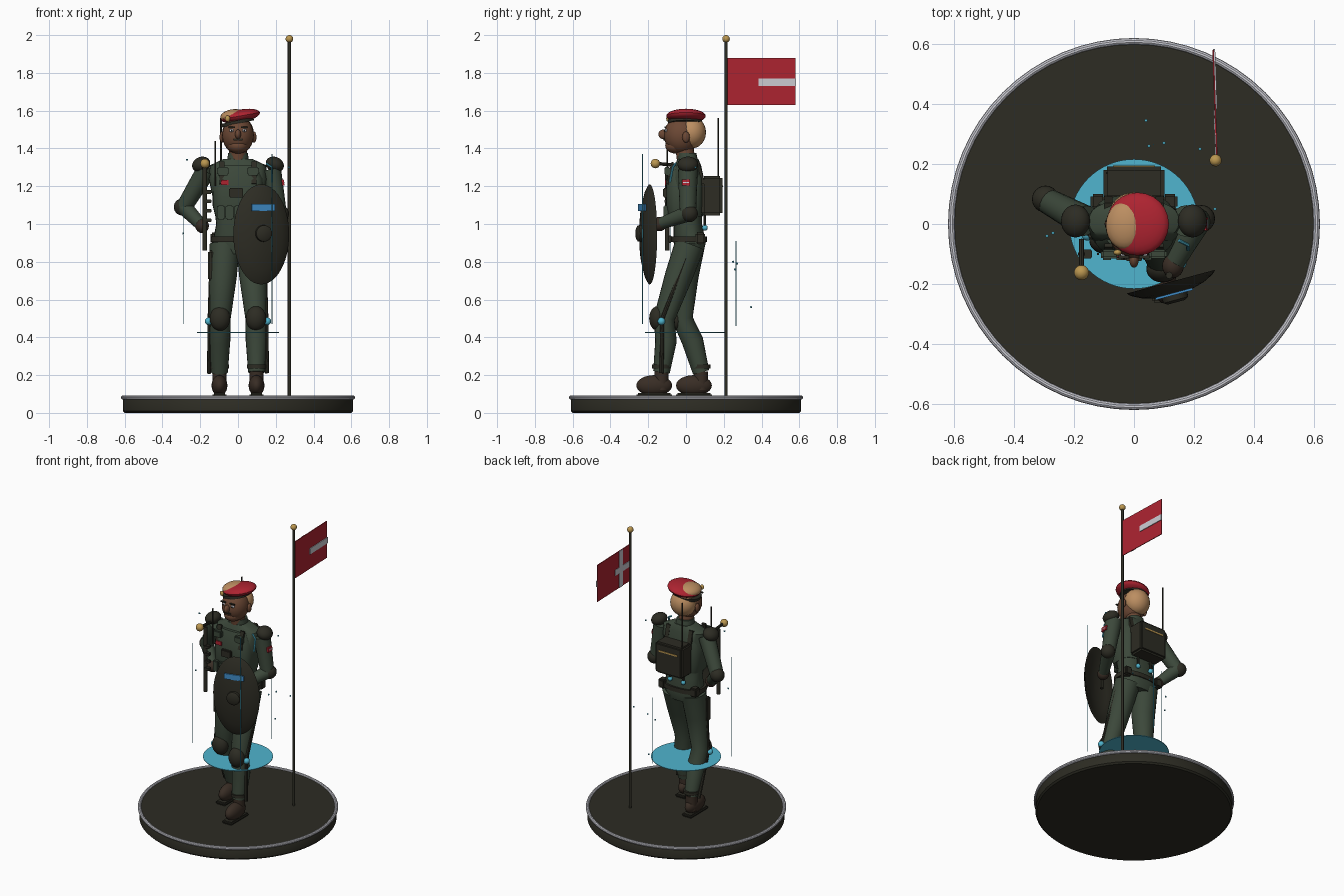
import bpy, bmesh, math, random
from mathutils import Vector, Matrix

if "Cube" in bpy.data.objects:
    bpy.data.objects.remove(bpy.data.objects["Cube"], do_unlink=True)
random.seed(4)


def material(name, r, g, b):
    m = bpy.data.materials.new(name)
    m.use_nodes = True
    m.diffuse_color = (r, g, b, 1)
    m.node_tree.nodes["Principled BSDF"].inputs["Base Color"].default_value = (r, g, b, 1)
    return m


GREEN = material("uniform green", .045, .065, .043)
DARK = material("dark gear", .026, .025, .017)
BOOT = material("boot brown", .04, .026, .018)
SKIN = material("brown skin", .15, .065, .035)
HAIR = material("sandy hair", .5, .27, .12)
RED = material("red cloth", .42, .017, .03)
SILVER = material("silver white", .6, .6, .65)
CYAN = material("cyan glow", .08, .46, .62)
BLUE = material("visor blue", .05, .26, .56)
GOLD = material("brass", .5, .31, .08)


def finish(bm, name, mat, smooth=True):
    bmesh.ops.recalc_face_normals(bm, faces=bm.faces)
    me = bpy.data.meshes.new(name)
    bm.to_mesh(me)
    bm.free()
    me.materials.append(mat)
    ob = bpy.data.objects.new(name, me)
    bpy.context.collection.objects.link(ob)
    if smooth:
        bpy.ops.object.select_all(action='DESELECT')
        ob.select_set(True)
        bpy.context.view_layer.objects.active = ob
        bpy.ops.object.shade_smooth_by_angle(angle=math.radians(40))
    return ob


def place(ob, loc, rot=(0, 0, 0)):
    ob.location = loc
    ob.rotation_euler = [math.radians(a) for a in rot]
    return ob


def ball(name, mat, loc, size, rot=(0, 0, 0), seg=24):
    bm = bmesh.new()
    bmesh.ops.create_uvsphere(bm, u_segments=seg, v_segments=seg // 2, radius=1)
    s = size if isinstance(size, tuple) else (size,) * 3
    bmesh.ops.scale(bm, vec=s, verts=bm.verts)
    return place(finish(bm, name, mat), loc, rot)


def box(name, mat, loc, size, rot=(0, 0, 0), bevel=0.0):
    bm = bmesh.new()
    bmesh.ops.create_cube(bm, size=1)
    bmesh.ops.scale(bm, vec=size, verts=bm.verts)
    if bevel:
        bmesh.ops.bevel(bm, geom=bm.edges[:], offset=bevel, segments=2, affect='EDGES')
    return place(finish(bm, name, mat, False), loc, rot)


def loft(bm, rings):
    for a, b in zip(rings, rings[1:]):
        for i in range(len(a)):
            j = (i + 1) % len(a)
            bm.faces.new((a[i], a[j], b[j], b[i]))
    bm.faces.new(rings[0])
    bm.faces.new(rings[-1])


def tube(name, mat, points, radii, seg=16):
    """Tapered limb through a path."""
    pts = [Vector(p) for p in points]
    if not isinstance(radii, (list, tuple)):
        radii = [radii] * len(pts)
    bm = bmesh.new()
    rings = []
    for i, p in enumerate(pts):
        d = (pts[min(i + 1, len(pts) - 1)] - pts[max(i - 1, 0)]).normalized()
        u = d.cross(Vector((0, 1, 0)) if abs(d.y) < .8 else Vector((0, 0, 1))).normalized()
        v = d.cross(u)
        rings.append([bm.verts.new(p + radii[i] * (u * math.cos(t) + v * math.sin(t)))
                      for t in [k * math.tau / seg for k in range(seg)]])
    loft(bm, rings)
    return finish(bm, name, mat)


def body(name, mat, sections, seg=28, power=.8):
    """Stack of rounded cross-sections: z, centre y, half width, half depth."""
    bm = bmesh.new()
    sgn = lambda a: math.copysign(abs(a) ** power, a)
    loft(bm, [[bm.verts.new((rx * sgn(math.cos(t)), cy + ry * sgn(math.sin(t)), z))
               for t in [k * math.tau / seg for k in range(seg)]] for z, cy, rx, ry in sections])
    return finish(bm, name, mat)


# Display base with a metal rim
bm = bmesh.new()
loft(bm, [[bm.verts.new((r * math.cos(k * math.tau / 64), r * math.sin(k * math.tau / 64), z))
           for k in range(64)] for z, r in [(0, .6), (.01, .61), (.07, .61), (.083, .6)]])
finish(bm, "base", DARK)
bpy.ops.mesh.primitive_torus_add(major_radius=.609, minor_radius=.011, major_segments=64,
                                 minor_segments=10, location=(0, 0, .081))
rim = bpy.context.object
rim.name = "base_rim"
rim.data.materials.append(SILVER)
bpy.ops.object.shade_smooth_by_angle()

# Flag pole and cross flag
tube("flag_pole", DARK, [(.272, .212, .08), (.272, .212, 1.97)], .009)
ball("pole_finial", GOLD, (.272, .212, 1.98), .02)
box("flag", RED, (.27, .4, 1.755), (.005, .36, .25), (0, 0, 2))
box("flag_cross_upright", SILVER, (.2715, .315, 1.755), (.004, .04, .25), (0, 0, 2))
bpy.context.collection.objects["flag_cross_upright"].location.x -= .002
box("flag_cross_inner", SILVER, (.27, .3, 1.75), (.004, .16, .04), (0, 0, 2))
box("flag_cross_outer", SILVER, (.27, .483, 1.75), (.008, .2, .04), (0, 0, 2))

# Floating glow disc, beams and specks
tube("glow_disc", CYAN, [(0, 0, .423), (0, 0, .427)], .216, 64)
for x, y, low, high in [(-.29, -.08, .47, 1.15), (.18, -.23, .47, 1.37), (.065, .265, .46, .91)]:
    tube("light_beam", CYAN, [(x, y, low), (x, y, high)], .0022, 6)
for x, y, z in [(.04, .345, .56), (.05, .26, .76), (.1, .27, .79), (.22, .25, .8),
                (.27, .05, 1.3), (-.29, -.04, .95), (-.27, -.03, 1.34)]:
    ball("light_speck", CYAN, (x, y, z), .006, seg=6)

# Legs in mid stride, with boots, knee pads and outer braces
for side, s, ky, ay in [("left", 1, -.115, -.13), ("right", -1, -.02, .08)]:
    hip, knee, ankle = (.07 * s, .02, .89), (.095 * s, ky, .5), (.098 * s, ay, .215)
    mid = (.08 * s, ky * .35, .72)
    calf = (.098 * s, ky * .6 + ay * .4 + .015, .38)
    tube(side + "_leg", GREEN, [hip, mid, knee, calf, ankle], [.08, .073, .056, .057, .044], 20)
    ball(side + "_knee_pad", DARK, (.095 * s, ky - .035, .5), (.054, .045, .065))
    tube(side + "_boot_shaft", BOOT, [(.098 * s, ay, .22), (.098 * s, ay, .12)], .037)
    ball(side + "_boot_toe", BOOT, (.098 * s, ay - .038, .145), (.042, .095, .055))
    box(side + "_boot_sole", DARK, (.098 * s, ay - .038, .095), (.075, .19, .022), bevel=.008)
    out = .055 * s
    tube(side + "_leg_brace", DARK, [(.14 * s, .0, .82), (knee[0] + out, ky - .01, .5),
                                    (ankle[0] + out, ay, .21)], .011, 8)
    ball(side + "_brace_joint", CYAN, (knee[0] + out * 1.1, ky - .015, .485), .02)
    tube(side + "_ankle_cuff", DARK, [(ankle[0], ay, .235), (ankle[0], ay, .255)], .051)
box("thigh_sheath", DARK, (-.145, -.02, .78), (.03, .05, .16), (0, 0, 0), .008)

# Torso, vest and belt
body("torso", GREEN, [(.84, .02, .1, .07), (.9, .02, .135, .085), (1.0, .01, .115, .075),
                      (1.12, 0, .13, .085), (1.24, 0, .155, .085), (1.31, .01, .15, .07),
                      (1.345, .01, .075, .055)])
body("vest", GREEN, [(1.04, -.005, .12, .09), (1.1, -.005, .135, .1), (1.24, -.005, .135, .1),
                     (1.31, 0, .1, .08)], power=.6)
body("belt", DARK, [(.905, .015, .145, .095), (.935, .015, .143, .095)])
body("collar", GREEN, [(1.325, .01, .06, .055), (1.375, .005, .052, .05)])
box("belt_buckle", DARK, (0, -.085, .92), (.05, .014, .04), bevel=.004)
for x in (-.09, -.045, .0, .045):
    box("chest_pouch", GREEN, (x, -.105, 1.06), (.04, .03, .075), bevel=.006)
box("chest_radio", DARK, (-.01, -.108, 1.165), (.075, .025, .05), bevel=.005)
box("chest_patch", RED, (-.07, -.108, 1.22), (.042, .006, .026))
for s in (-1, 1):
    box("shoulder_strap", DARK, (.085 * s, -.085, 1.27), (.028, .012, .12), (-14, 0, 0))
    box("back_strap", DARK, (.085 * s, .075, 1.27), (.028, .02, .12), (14, 0, 0))
    box("belt_pouch", DARK, (.12 * s, .075, .925), (.05, .05, .06), bevel=.008)
    box("strap_clip", GREEN, (.08 * s, -.1, 1.28), (.06, .03, .045), bevel=.006)

# Backpack with stripe and aerials
box("backpack", DARK, (0, .137, 1.15), (.205, .11, .21), bevel=.012)
box("backpack_stripe", GOLD, (0, .193, 1.2), (.14, .005, .01))
tube("backpack_aerial", DARK, [(-.09, .17, 1.24), (-.09, .17, 1.56)], .004, 8)
tube("radio_aerial", DARK, [(-.12, -.1, 1.2), (-.12, -.1, 1.44)], .004, 8)
for x in (-.05, .05):
    ball("pack_lamp", CYAN, (x, .1, .98), .015)
    tube("pack_lamp_stem", DARK, [(x, .1, .98), (x, .1, 1.05)], .007, 8)

# Arms: right hand on hip, left hand on the shield
for side, sh, el, ha in [("right", (-.165, .01, 1.29), (-.285, .075, 1.09), (-.19, .0, .99)),
                         ("left", (.175, .01, 1.29), (.215, .01, 1.055), (.13, -.14, 1.0))]:
    s = -1 if side == "right" else 1
    tube(side + "_upper_arm", GREEN, [sh, el], [.053, .043])
    tube(side + "_forearm", GREEN, [el, ha], [.043, .031])
    ball(side + "_elbow_pad", DARK, (el[0] + .01 * s, el[1] + .008, el[2]), .045)
    ball(side + "_glove", BOOT, ha, (.036, .04, .038))
    ball(side + "_shoulder_pad", DARK, (.195 * s, .01, 1.315), (.05, .055, .04), (0, 25 * s, 0))
box("arm_patch", RED, (.238, .0, 1.22), (.012, .044, .032), (0, -8, 0))
box("arm_patch_bar", SILVER, (.241, .0, 1.22), (.009, .03, .006), (0, -8, 0))
tube("shoulder_glow", CYAN, [(.15, -.055, 1.32), (.18, -.07, 1.3), (.18, -.085, 1.22)], .006, 8)

# Baton with brass knob, and slung weapon
tube("baton", DARK, [(-.175, -.1, .86), (-.175, -.1, 1.3)], .012, 10)
tube("baton_neck", DARK, [(-.175, -.05, 1.31), (-.175, -.15, 1.32)], .009, 8)
ball("baton_knob", GOLD, (-.175, -.162, 1.32), .025)
for z in (1.02, 1.07, 1.12, 1.17):
    box("baton_grip", DARK, (-.16, -.1, z), (.04, .03, .02), bevel=.004)

# Oval shield with boss and viewing window
turn = 15
shield_at = Vector((.125, -.2, .945))
spin = Matrix.Rotation(math.radians(turn), 3, 'Z')
on_shield = lambda x, y, z: shield_at + spin @ Vector((x, y, z))
bm = bmesh.new()
rings = []
for r, y in [(.02, -.04), (.35, -.036), (.7, -.021), (.92, -.004), (1, .008),
             (.92, .008), (.7, -.008), (.35, -.022), (.02, -.026)]:
    rings.append([bm.verts.new((.153 * r * math.cos(t), y, .265 * r * math.sin(t)))
                  for t in [k * math.tau / 48 for k in range(48)]])
loft(bm, rings)
place(finish(bm, "shield", DARK), shield_at, (0, 0, turn))
tube("shield_boss", DARK, [on_shield(0, -.03, .005), on_shield(0, -.055, .005),
                           on_shield(0, -.063, .005)], [.045, .043, .03], 24)
box("shield_window", BLUE, on_shield(0, -.034, .143), (.128, .008, .036), (0, 0, turn))
tube("shield_grip", DARK, [on_shield(0, .03, -.03), on_shield(0, .03, .13)], .012, 8)

# Head and face
tube("neck", SKIN, [(0, .0, 1.34), (0, -.01, 1.42)], .048)
ball("face", SKIN, (0, -.025, 1.47), (.084, .092, .1))
ball("hair", HAIR, (0, .03, 1.485), (.083, .076, .085))
ball("nose", SKIN, (0, -.118, 1.475), (.016, .028, .026))
ball("jaw", SKIN, (0, -.055, 1.415), (.055, .055, .042))
box("moustache", DARK, (0, -.117, 1.447), (.055, .012, .009), bevel=.003)
for s in (-1, 1):
    ball("ear", SKIN, (.085 * s, .0, 1.46), (.013, .02, .03), seg=12)
    ball("eye", SILVER, (.033 * s, -.105, 1.495), (.013, .008, .008), seg=12)
    ball("pupil", DARK, (.033 * s, -.113, 1.495), .005, seg=8)
    box("eyebrow", DARK, (.034 * s, -.11, 1.513), (.035, .01, .007))

# Tilted beret with crown patch and badge
ball("beret", RED, (.012, 0, 1.572), (.106, .105, .034), (0, -10, 0))
ball("crown_patch", HAIR, (-.03, -.005, 1.572), (.065, .08, .035), (0, -10, 0))
tube("beret_band", DARK, [(-.003, -.005, 1.53), (-.007, -.005, 1.548)], .09, 32)
ball("beret_badge", GOLD, (-.055, -.095, 1.558), (.014, .01, .017), seg=12)
